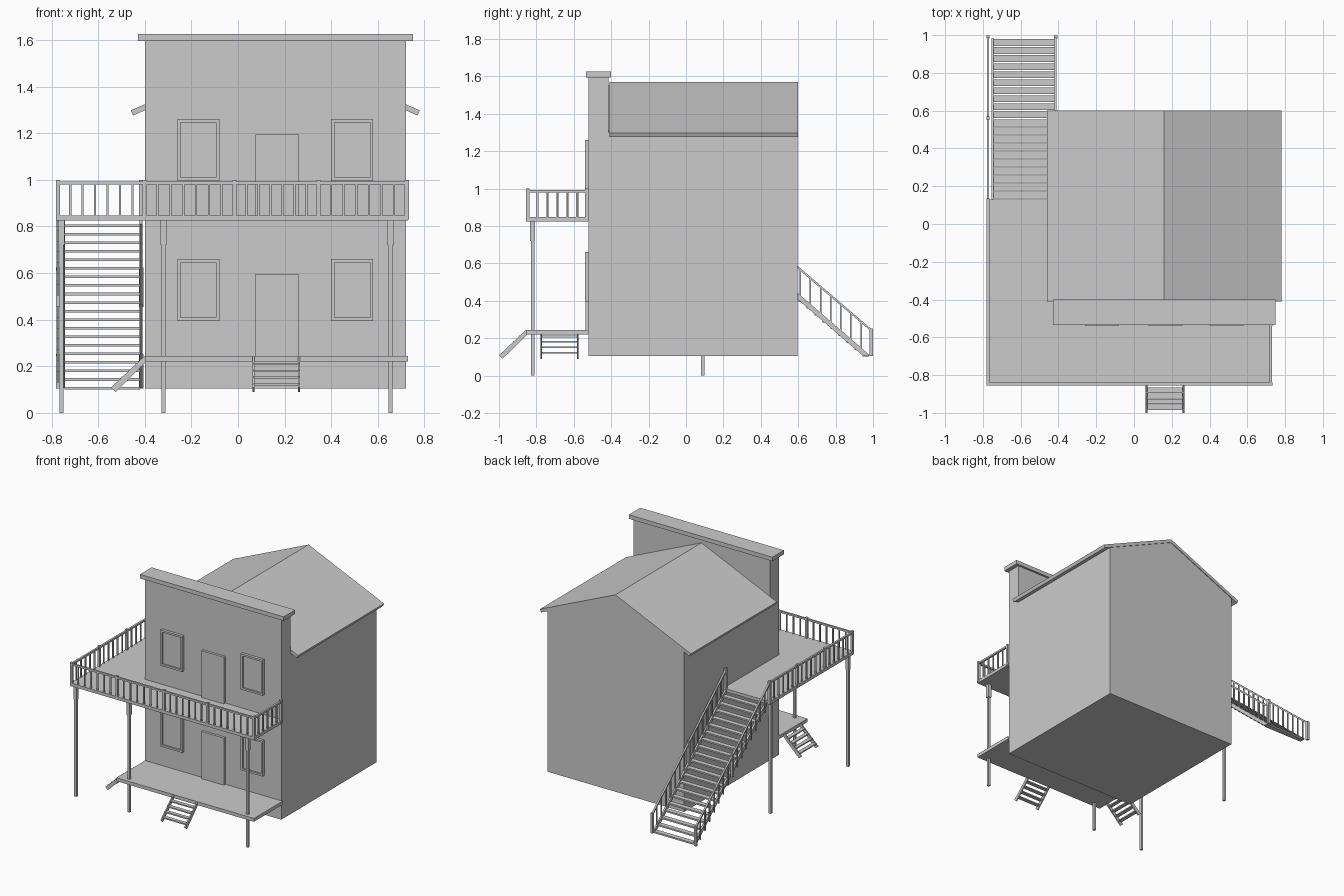
import bpy
import bmesh

cube = bpy.data.objects.get("Cube")
if cube:
    bpy.data.objects.remove(cube, do_unlink=True)

grey = bpy.data.materials.new("plain grey")
grey.use_nodes = True
grey.diffuse_color = (0.6, 0.6, 0.6, 1)
grey.node_tree.nodes["Principled BSDF"].inputs["Base Color"].default_value = (0.6, 0.6, 0.6, 1)


def prism(axis, profile, a, b):
    """Profile extruded along x (profile is y,z) or y (profile is x,z)."""
    return axis, profile, a, b


def box(x0, x1, y0, y1, z0, z1):
    return prism("x", [(y0, z0), (y1, z0), (y1, z1), (y0, z1)], x0, x1)


def post(x, y, z0, z1, w):
    return box(x - w / 2, x + w / 2, y - w / 2, y + w / 2, z0, z1)


def build(name, solids):
    bm = bmesh.new()
    for axis, profile, a, b in solids:
        rings = []
        for t in (a, b):
            rings.append([bm.verts.new((t, u, z) if axis == "x" else (u, t, z))
                          for u, z in profile])
        n = len(profile)
        bm.faces.new(rings[0])
        bm.faces.new(rings[1][::-1])
        for i in range(n):
            j = (i + 1) % n
            bm.faces.new((rings[0][i], rings[1][i], rings[1][j], rings[0][j]))
    bmesh.ops.recalc_face_normals(bm, faces=bm.faces)
    mesh = bpy.data.meshes.new(name)
    bm.to_mesh(mesh)
    bm.free()
    mesh.materials.append(grey)
    obj = bpy.data.objects.new(name, mesh)
    bpy.context.collection.objects.link(obj)


# House body with gable, false front and its cap
LEFT, RIGHT, MID, FRONT, BACK = -0.40, 0.72, 0.16, -0.52, 0.595
build("house_body", [prism("y", [(LEFT, 0.105), (RIGHT, 0.105), (RIGHT, 1.30),
                                 (MID, 1.55), (LEFT, 1.30)], -0.42, BACK)])
build("false_front", [box(LEFT, RIGHT, FRONT, -0.415, 0.105, 1.60)])
build("front_cap", [box(LEFT - 0.03, RIGHT + 0.03, -0.535, -0.40, 1.595, 1.625)])

# Gable roof slabs
build("roof", [prism("y", [(MID, 1.57), (MID + s * 0.62, 1.298),
                           (MID + s * 0.61, 1.276), (MID, 1.545)], -0.41, 0.60)
               for s in (-1, 1)])

# Windows and doors on both floors
for floor, z in (("lower", 0.245), ("upper", 0.845)):
    for side, x in (("right", -0.26), ("left", 0.40)):
        x1, z0, z1, w = x + 0.18, z + 0.15, z + 0.415, 0.014
        build(f"{floor}_{side}_window_frame", [
            box(x, x + w, -0.54, FRONT, z0, z1), box(x1 - w, x1, -0.54, FRONT, z0, z1),
            box(x + w, x1 - w, -0.54, FRONT, z0, z0 + w),
            box(x + w, x1 - w, -0.54, FRONT, z1 - w, z1)])
        build(f"{floor}_{side}_window_pane", [box(x + w, x1 - w, -0.527, FRONT, z0 + w, z1 - w)])
    build(f"{floor}_door", [box(0.075, 0.26, -0.538, FRONT, z, z + 0.35)])

# Lower porch and upper wrap-around balcony floor
build("porch_floor", [box(LEFT, 0.73, -0.855, FRONT, 0.22, 0.245)])
build("balcony_floor", [
    prism("x", [(-0.855, 0.825), (FRONT, 0.825), (FRONT, 0.848), (-0.855, 0.848)], -0.78, 0.73),
    box(-0.78, LEFT, FRONT, 0.13, 0.825, 0.848)])

# Support posts with thicker heads
spots = [(-0.757, -0.82), (-0.32, -0.82), (0.655, -0.82), (-0.757, 0.09)]
build("support_posts", [post(x, y, 0, 0.825, 0.018) for x, y in spots]
      + [post(x, y, 0.72, 0.825, 0.026) for x, y in spots])

# Balcony railing: posts, top rails and balusters
corners = [(0.724, -0.53), (0.724, -0.847), (0.345, -0.847), (-0.015, -0.847),
           (-0.40, -0.847), (-0.773, -0.847), (-0.773, -0.525), (-0.773, -0.2), (-0.773, 0.125)]
rail = [post(x, y, 0.83, 1.0, 0.018) for x, y in corners]
for (ax, ay), (bx, by) in zip(corners, corners[1:]):
    h = 0.007
    rail.append(box(min(ax, bx) - h, max(ax, bx) + h, min(ay, by) - h, max(ay, by) + h, 0.98, 0.993))
    n = max(2, round((abs(ax - bx) + abs(ay - by)) / 0.055))
    for i in range(1, n):
        t = i / n
        rail.append(post(ax + (bx - ax) * t, ay + (by - ay) * t, 0.84, 0.985, 0.009))
build("balcony_railing", rail)

# Long back staircase
SLOPE = 0.863


def stair_z(y):
    return 0.845 - (y - 0.13) * SLOPE


stringer = [(0.13, stair_z(0.13)), (0.985, stair_z(0.985)), (0.945, stair_z(0.985)),
            (0.13, stair_z(0.17))]
build("stair_stringers", [prism("x", stringer, x, x + 0.012) for x in (-0.755, -0.422)])
STEPS = 20
run = 0.85 / STEPS
treads = []
for i in range(STEPS):
    y = 0.135 + i * run
    z = stair_z(y + run) + 0.005
    treads.append(box(-0.745, -0.42, y, y + 0.036, z - 0.011, z))
build("stair_treads", treads)

# Staircase railings
rails = []
for x in (-0.773, -0.415):
    top = [(0.125, 0.99), (0.99, 0.25), (0.99, 0.236), (0.125, 0.976)]
    rails.append(prism("x", top, x - 0.006, x + 0.006))
    for y in (0.125, 0.56, 0.99):
        rails.append(post(x, y, max(0.105, stair_z(y) - 0.02), stair_z(y) + 0.15, 0.018))
    n = 16
    for i in range(1, n):
        y = 0.125 + 0.865 * i / n
        rails.append(post(x, y, stair_z(y) - 0.02, stair_z(y) + 0.135, 0.008))
build("stair_railings", rails)


# Short porch steps at the front and the right side
def porch_steps(name, axis, edge, a, b):
    side = [(0, 0.245), (0.145, 0.108), (0.125, 0.09), (-0.01, 0.224)]
    side = [(-edge - u, z) for u, z in side]
    solids = [prism(axis, side, t, t + 0.009) for t in (a, b - 0.009)]
    for i in range(4):
        u, z = -edge - 0.025 - i * 0.03, 0.205 - i * 0.029
        tread = [(u - 0.014, z), (u + 0.014, z), (u + 0.014, z + 0.009), (u - 0.014, z + 0.009)]
        solids.append(prism(axis, tread, a, b))
    build(name, solids)


porch_steps("front_porch_steps", "x", 0.855, 0.062, 0.267)
porch_steps("side_porch_steps", "y", 0.40, -0.778, -0.575)
